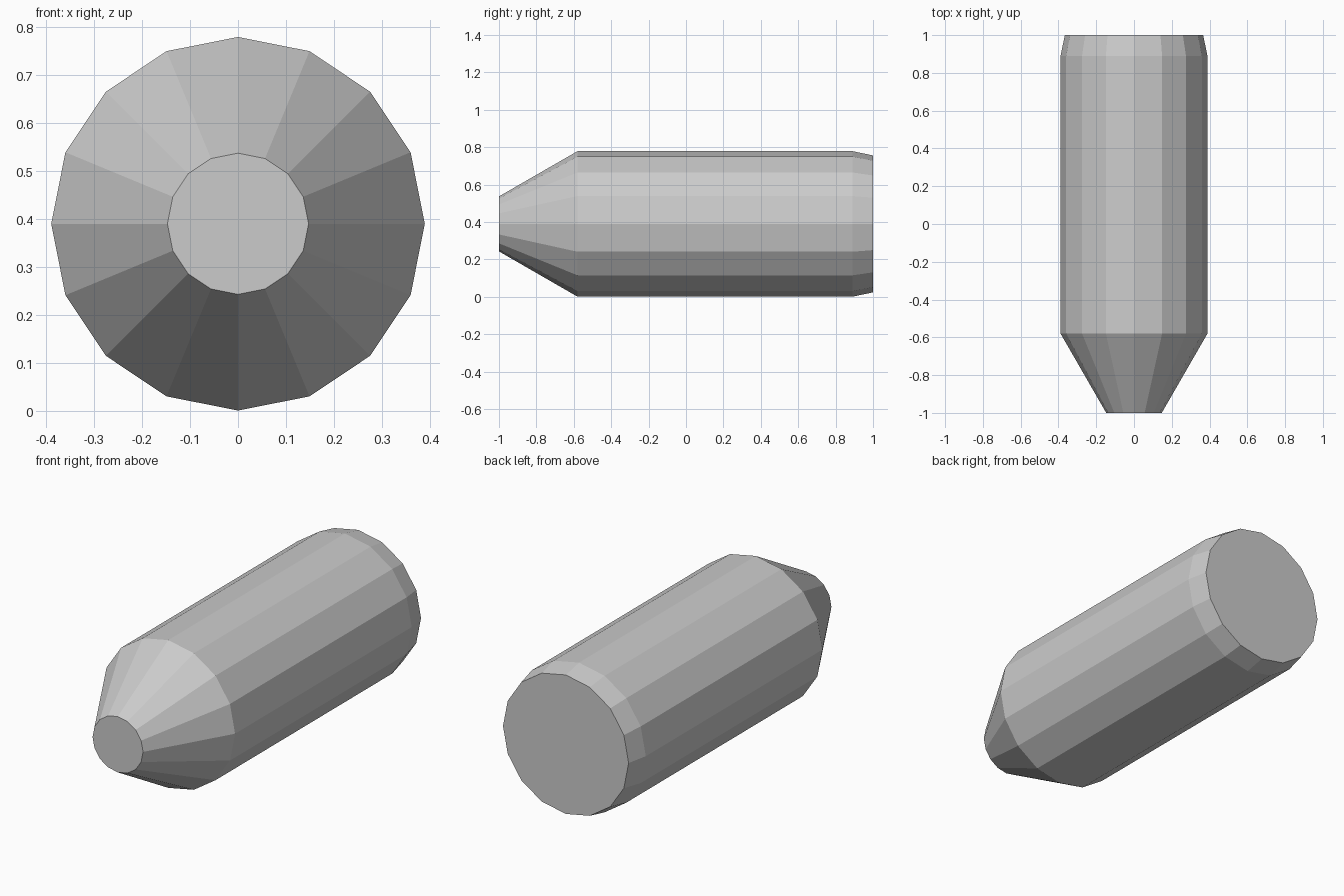
import bpy, bmesh
from math import sin, cos, pi

if "Cube" in bpy.data.objects:
    bpy.data.objects.remove(bpy.data.objects["Cube"])

SIDES = 16
CENTRE_Z = 0.39
# (y, radius) stations from the tapered nose to the chamfered back end
PROFILE = [(-1.0, 0.147), (-0.58, 0.389), (0.89, 0.389), (1.0, 0.366)]

bm = bmesh.new()

# Rings of the turned body
rings = []
for y, r in PROFILE:
    rings.append([bm.verts.new((r * sin(2 * pi * i / SIDES), y,
                                CENTRE_Z + r * cos(2 * pi * i / SIDES)))
                  for i in range(SIDES)])

# Side facets
for a, b in zip(rings, rings[1:]):
    for i in range(SIDES):
        j = (i + 1) % SIDES
        bm.faces.new((a[i], a[j], b[j], b[i]))

# Flat end caps
bm.faces.new(rings[0])
bm.faces.new(rings[-1])
bmesh.ops.recalc_face_normals(bm, faces=bm.faces)

mesh = bpy.data.meshes.new("tapered_body")
bm.to_mesh(mesh)
bm.free()
bpy.context.collection.objects.link(bpy.data.objects.new("tapered_body", mesh))
